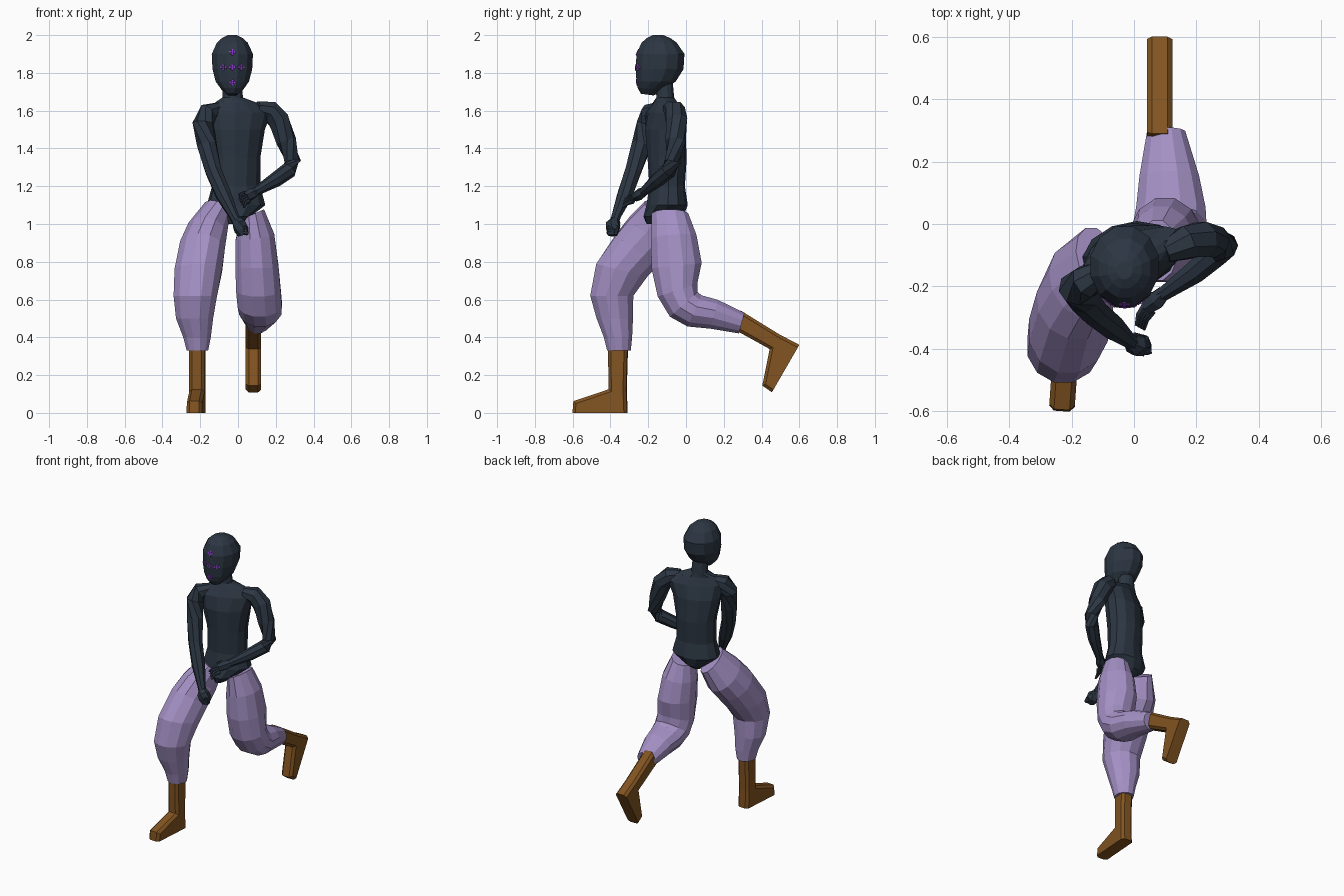
import bpy, bmesh, math
from mathutils import Vector, Matrix, Euler
from mathutils.bvhtree import BVHTree

if "Cube" in bpy.data.objects:
    bpy.data.objects.remove(bpy.data.objects["Cube"])


def material(name, col):
    m = bpy.data.materials.new(name)
    m.diffuse_color = (*col, 1)
    m.use_nodes = True
    m.node_tree.nodes["Principled BSDF"].inputs["Base Color"].default_value = m.diffuse_color
    return m


DARK = material("dark_slate", (0.025, 0.037, 0.055))
LILAC = material("lilac_cloth", (0.376, 0.285, 0.565))
BROWN = material("brown_leather", (0.223, 0.088, 0.015))
VIOLET = material("violet_mark", (0.30, 0.05, 0.68))


def finish(bm, name, mat):
    bmesh.ops.recalc_face_normals(bm, faces=bm.faces)
    me = bpy.data.meshes.new(name)
    bm.to_mesh(me)
    bm.free()
    me.materials.append(mat)
    ob = bpy.data.objects.new(name, me)
    bpy.context.collection.objects.link(ob)
    return ob


def skin(bm, frames, sides):
    """Bridge elliptical rings (matrix, half width, half depth) and cap the ends."""
    rings = []
    for mtx, rw, rd in frames:
        ang = [2 * math.pi * (i + 0.5) / sides for i in range(sides)]
        k = 1 / math.cos(math.pi / sides) ** 0.5
        rings.append([bm.verts.new(mtx @ Vector((k * rw * math.cos(a), k * rd * math.sin(a), 0))) for a in ang])
    for a, b in zip(rings, rings[1:]):
        for i in range(sides):
            j = (i + 1) % sides
            bm.faces.new((a[i], a[j], b[j], b[i]))
    bm.faces.new(rings[0])
    bm.faces.new(rings[-1])


def loft(name, rows, mat, sides=12):
    """Rows: x, y, z, half width, half depth, tilt, roll, yaw (degrees)."""
    bm = bmesh.new()
    frames = []
    for r in rows:
        tilt, roll, yaw = [math.radians(v) for v in (list(r[5:]) + [0, 0, 0])[:3]]
        frames.append((Matrix.Translation(r[:3]) @ Euler((tilt, -roll, yaw)).to_matrix().to_4x4(), r[3], r[4]))
    skin(bm, frames, sides)
    return finish(bm, name, mat)


def tubes(name, paths, mat, sides=8):
    """Round tubes through points x, y, z, radius."""
    bm = bmesh.new()
    for path in paths:
        pts = [Vector(p[:3]) for p in path]
        frames = []
        for i, p in enumerate(path):
            t = pts[min(i + 1, len(pts) - 1)] - pts[max(i - 1, 0)]
            frames.append((Matrix.Translation(pts[i]) @ t.to_track_quat('Z', 'Y').to_matrix().to_4x4(), p[3], p[3]))
        skin(bm, frames, sides)
    return finish(bm, name, mat)


# Torso, twisted so the right shoulder leads
loft("torso", [
    (-.02, -.14, 1.0, .035, .07), (-.015, -.12, 1.04, .08, .105, 0, 0, 8),
    (-.01, -.10, 1.10, .155, .105, 0, 0, 12), (-.01, -.10, 1.2, .128, .09, 0, 0, 14),
    (-.01, -.10, 1.35, .128, .10, 0, 0, 16), (-.01, -.11, 1.5, .155, .10, 0, 0, 20),
    (0, -.11, 1.59, .185, .078, 0, 0, 22), (-.01, -.11, 1.64, .12, .055, 0, 0, 20),
    (-.028, -.11, 1.67, .055, .048), (-.03, -.115, 1.76, .05, .045)], DARK)

# Head
head = loft("head", [
    (-.03, -.205, 1.685, .028, .035, -8), (-.03, -.19, 1.715, .06, .068, -6),
    (-.03, -.158, 1.755, .09, .106), (-.03, -.14, 1.82, .107, .129),
    (-.03, -.135, 1.90, .111, .129), (-.03, -.142, 1.96, .083, .095),
    (-.03, -.145, 1.985, .055, .062), (-.03, -.148, 2.0, .025, .028)], DARK)

# Face marks: small thin discs laid on the head surface
tree = BVHTree.FromPolygons([v.co for v in head.data.vertices], [p.vertices for p in head.data.polygons])
bm = bmesh.new()
for mx, mz in ((0, 1.91), (-.046, 1.83), (0, 1.83), (.046, 1.83), (0, 1.75)):
    for dx, dz in ((0, 0), (-.012, 0), (.012, 0), (0, .01), (0, -.01)):
        hit, nor, _, _ = tree.ray_cast(Vector((-.03 + mx + dx, -1, mz + dz)), Vector((0, 1, 0)))
        if hit:
            rot = nor.to_track_quat('Z', 'Y').to_matrix().to_4x4()
            bmesh.ops.create_cone(bm, cap_ends=True, segments=8, radius1=.008, radius2=.006, depth=.006,
                                  matrix=Matrix.Translation(hit) @ rot)
finish(bm, "face_marks", VIOLET)

# Arms
tubes("right_arm", [[
    (-.10, -.15, 1.61, .035), (-.155, -.185, 1.59, .053), (-.185, -.205, 1.53, .055), (-.165, -.235, 1.42, .052),
    (-.13, -.28, 1.28, .044), (-.075, -.325, 1.15, .041), (-.02, -.37, 1.04, .025), (-.005, -.38, 1.01, .025)]], DARK)
tubes("left_arm", [[
    (.10, -.09, 1.615, .035), (.165, -.06, 1.60, .055), (.215, -.05, 1.55, .058), (.255, -.055, 1.44, .052),
    (.29, -.07, 1.33, .042), (.27, -.09, 1.285, .042), (.20, -.15, 1.235, .038), (.10, -.22, 1.175, .024),
    (.075, -.235, 1.16, .022)]], DARK)

# Hands: a closed fist and an open hand
tubes("right_fist", [
    [(-.01, -.375, 1.02, .024), (.005, -.385, 1.0, .036), (.018, -.388, .97, .036), (.026, -.388, .94, .024)],
    [(.0, -.36, 1.01, .013), (.035, -.37, .985, .014), (.045, -.385, .955, .01)]] + [
    [(.012 + .01 * i, -.41, .985 - .015 * i, .011), (.035 + .006 * i, -.41, .98 - .014 * i, .012),
     (.046, -.385, .975 - .012 * i, .01)] for i in range(3)], DARK, 6)
tubes("left_hand", [[(.095, -.22, 1.17, .023), (.07, -.245, 1.158, .03), (.04, -.268, 1.143, .024)],
                    [(.075, -.23, 1.165, .012), (.03, -.225, 1.165, .009), (.005, -.24, 1.155, .006)]] + [
    [(.035 + .008 * i, -.262 - .006 * i, 1.15 - .01 * i, .012),
     (.015 + .008 * i, -.29 - .006 * i, 1.145 - .012 * i, .009),
     (.008 + .008 * i, -.325 - .004 * i, 1.13 - .014 * i, .006)] for i in range(4)], DARK, 6)

# Baggy trouser legs
loft("right_trouser_leg", [
    (-.115, -.115, 1.07, .075, .115, -25, -28), (-.165, -.18, .96, .108, .142, -31, -15),
    (-.19, -.25, .875, .122, .14, -31, -8), (-.21, -.34, .755, .128, .142, -14),
    (-.226, -.393, .62, .117, .116), (-.23, -.377, .5, .10, .098),
    (-.217, -.36, .4, .074, .076), (-.215, -.355, .33, .058, .064)], LILAC)
loft("left_trouser_leg", [
    (.075, -.085, 1.05, .07, .098, 0, 24), (.09, -.065, .93, .105, .123, 4, 8),
    (.10, -.05, .78, .116, .136, 6), (.108, -.045, .65, .12, .112, 18),
    (.115, -.012, .575, .119, .10, 42), (.118, .045, .54, .113, .092, 66),
    (.113, .15, .522, .097, .08, 76), (.103, .295, .475, .062, .057, 75)], LILAC)


# Boots: one side profile, extruded and bevelled
def boot(name, loc, rot):
    prof = [(.05, 0), (.045, .12), (.052, .36), (-.052, .36), (-.048, .125), (-.235, .062), (-.24, .0)]
    bm = bmesh.new()
    f = bm.faces.new([bm.verts.new((-.041, y, z)) for y, z in prof])
    ext = bmesh.ops.extrude_face_region(bm, geom=[f])
    bmesh.ops.translate(bm, vec=(.082, 0, 0), verts=[v for v in ext["geom"] if isinstance(v, bmesh.types.BMVert)])
    edges = [e for e in bm.edges if abs(e.verts[0].co.x - e.verts[1].co.x) < .01 and
             max(v.co.z for v in e.verts) > .01]
    bmesh.ops.bevel(bm, geom=edges, offset=.016, segments=1, affect='EDGES', clamp_overlap=True)
    bmesh.ops.transform(bm, matrix=Matrix.Translation(loc) @ Euler([math.radians(a) for a in rot]).to_matrix().to_4x4(),
                        verts=bm.verts)
    finish(bm, name, BROWN)


boot("right_boot", (-.215, -.36, 0), (0, 0, -4))
boot("left_boot", (.082, .575, .317), (60, 0, 0))
